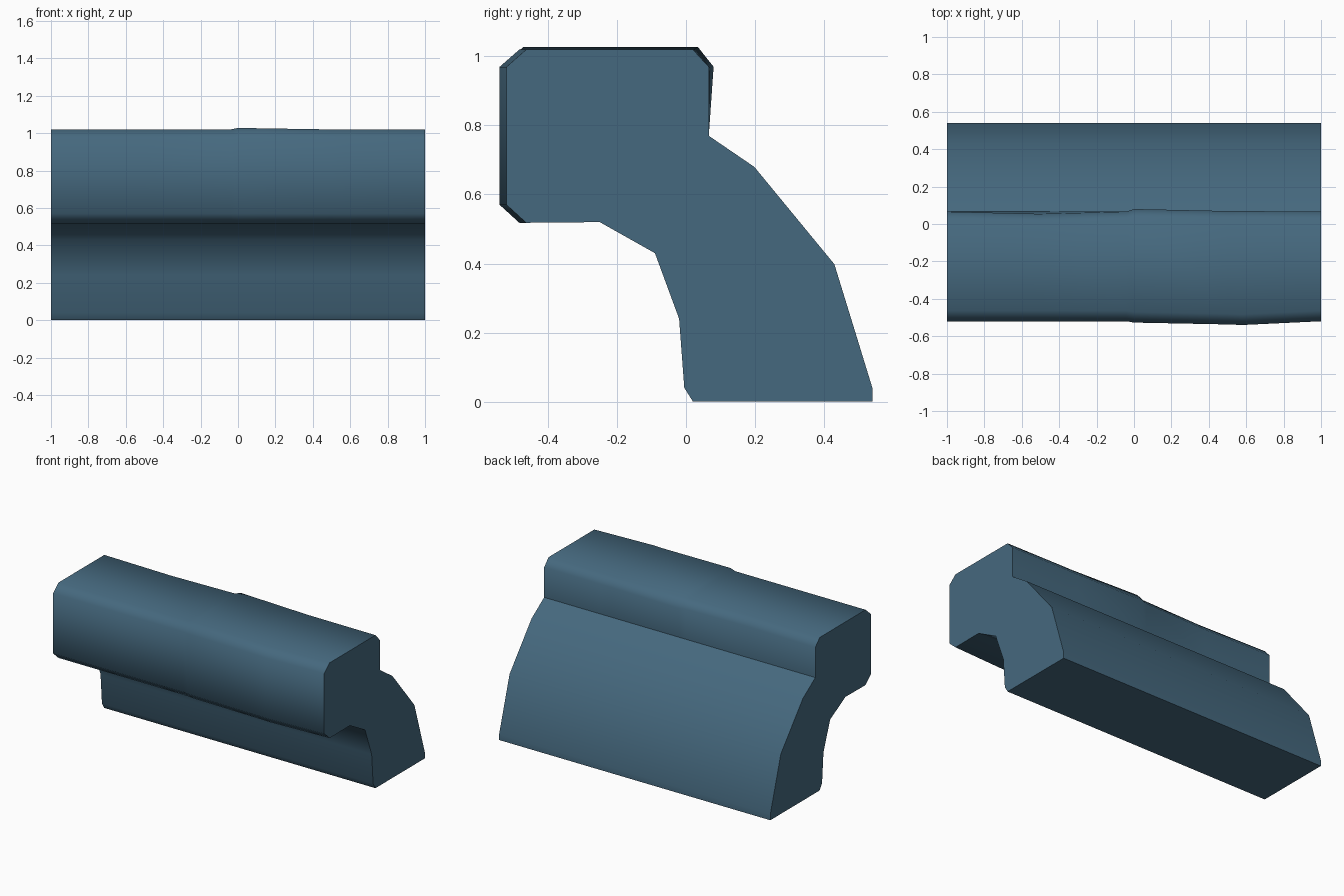
import bpy, bmesh, math

if "Cube" in bpy.data.objects:
    bpy.data.objects.remove(bpy.data.objects["Cube"])

# Cross-section stations: x, front bulge, top bulge, back bulge
stations = [(-1, 0, 0, 0), (-0.5, 0, 0, -0.012), (-0.04, 0, 0, 0), (0, 0.007, 0.008, 0.014),
            (0.5, 0.017, 0, 0.003), (0.58, 0.02, 0, 0.003), (1, 0, 0, 0)]


def section(f, t, b):
    """Overhanging lip on a flared foot, as (y, z) points."""
    return [(-0.52 - f, 0.57), (-0.463 - f, 0.518), (-0.25, 0.52), (-0.09, 0.43), (-0.02, 0.24),
            (-0.005, 0.04), (0.02, 0), (0.54, 0), (0.54, 0.04), (0.43, 0.398), (0.198, 0.68),
            (0.066, 0.77), (0.066 + b, 0.97), (0.02 + b, 1.02 + t),
            (-0.463 - f, 1.02 + t), (-0.52 - f, 0.97)]


# Loft the sections along x
bm = bmesh.new()
rings = [[bm.verts.new((x, y, z)) for y, z in section(f, t, b)] for x, f, t, b in stations]
n = len(rings[0])
for r0, r1 in zip(rings, rings[1:]):
    for i in range(n):
        j = (i + 1) % n
        bm.faces.new((r0[i], r0[j], r1[j], r1[i]))
bm.faces.new(rings[0])
bm.faces.new(rings[-1])
bmesh.ops.recalc_face_normals(bm, faces=bm.faces)
mesh = bpy.data.meshes.new("moulding")
bm.to_mesh(mesh)
bm.free()

moulding = bpy.data.objects.new("moulding", mesh)
bpy.context.collection.objects.link(moulding)
paint = bpy.data.materials.new("slate blue")
paint.diffuse_color = (0.06, 0.14, 0.21, 1)
paint.use_nodes = True
paint.node_tree.nodes["Principled BSDF"].inputs["Base Color"].default_value = paint.diffuse_color
mesh.materials.append(paint)

# Soft rolled chamfers, crisp ends and inner corner
bpy.context.view_layer.objects.active = moulding
moulding.select_set(True)
bpy.ops.object.shade_smooth_by_angle(angle=math.radians(50))
